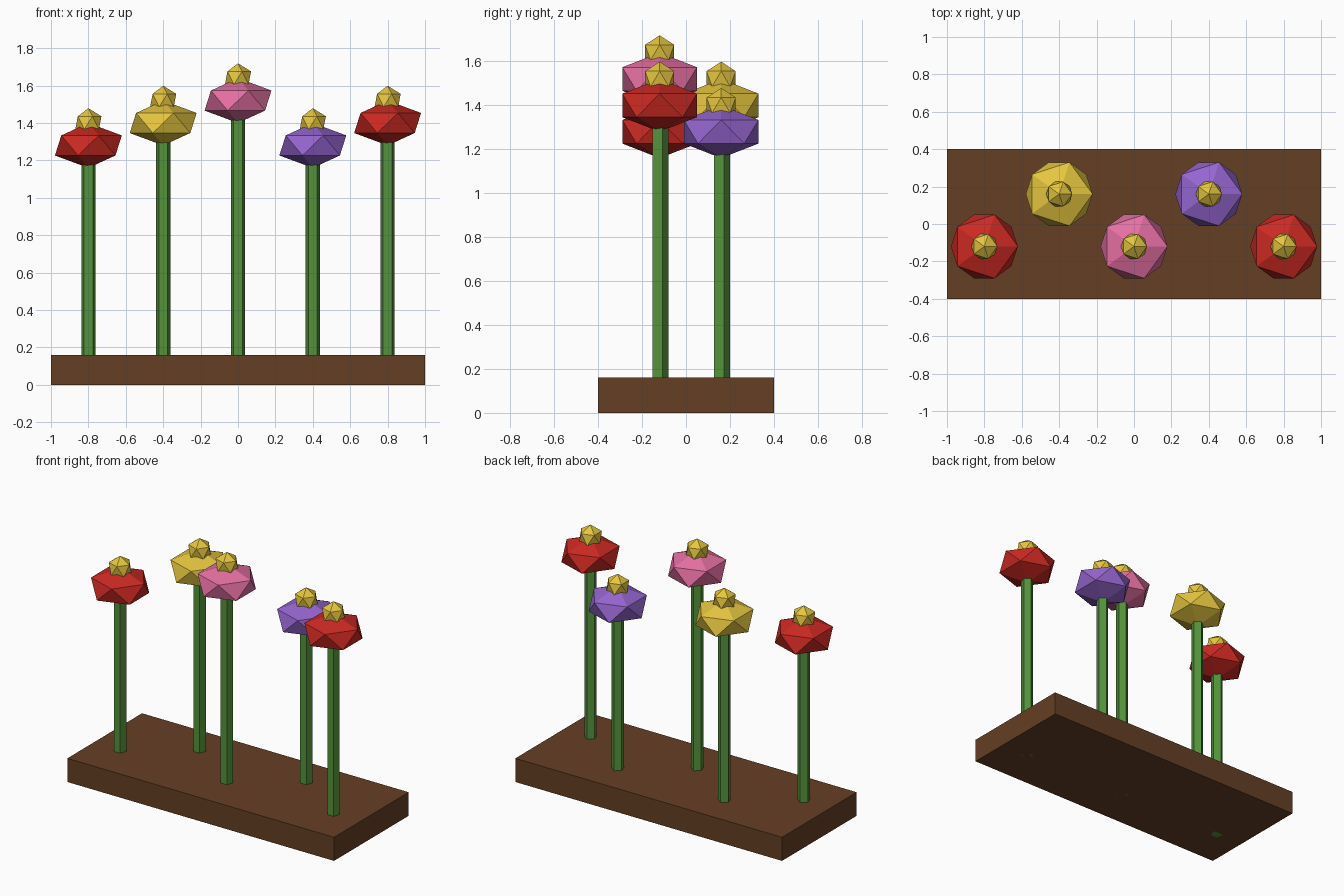
import bpy

if "Cube" in bpy.data.objects:
    bpy.data.objects.remove(bpy.data.objects["Cube"])


def material(name, rgb):
    m = bpy.data.materials.new(name)
    m.diffuse_color = (*rgb, 1)
    m.use_nodes = True
    m.node_tree.nodes["Principled BSDF"].inputs["Base Color"].default_value = m.diffuse_color
    return m


SOIL = material("soil", (0.13, 0.05, 0.018))
GREEN = material("stem_green", (0.09, 0.29, 0.045))
RED = material("red", (0.60, 0.022, 0.016))
YELLOW = material("yellow", (0.78, 0.56, 0.05))
PINK = material("pink", (0.78, 0.16, 0.36))
PURPLE = material("purple", (0.30, 0.13, 0.62))


def finish(name, mat):
    ob = bpy.context.object
    ob.name = name
    ob.data.materials.append(mat)
    return ob


def ball(name, loc, radius, squash, mat):
    # plain icosahedron, optionally flattened
    bpy.ops.mesh.primitive_ico_sphere_add(subdivisions=1, radius=radius, location=loc)
    finish(name, mat).scale.z = squash


# soil bed
bpy.ops.mesh.primitive_cube_add(size=1, location=(0, 0, 0.08))
finish("soil_bed", SOIL).scale = (2, 0.8, 0.16)

# flowers: x, y, bloom height, colour
flowers = [(-0.8, -0.12, 1.28, RED), (-0.4, 0.16, 1.40, YELLOW),
           (0.0, -0.12, 1.52, PINK), (0.4, 0.16, 1.28, PURPLE),
           (0.8, -0.12, 1.40, RED)]
for i, (x, y, z, mat) in enumerate(flowers, 1):
    # five-sided stem running down through the bed
    bpy.ops.mesh.primitive_cylinder_add(vertices=5, radius=0.04, depth=z,
                                        location=(x, y, z / 2))
    finish(f"stem_{i}", GREEN)
    ball(f"bloom_{i}", (x, y, z), 0.2, 0.6, mat)
    ball(f"flower_centre_{i}", (x, y, z + 0.121), 0.078, 1, YELLOW)
